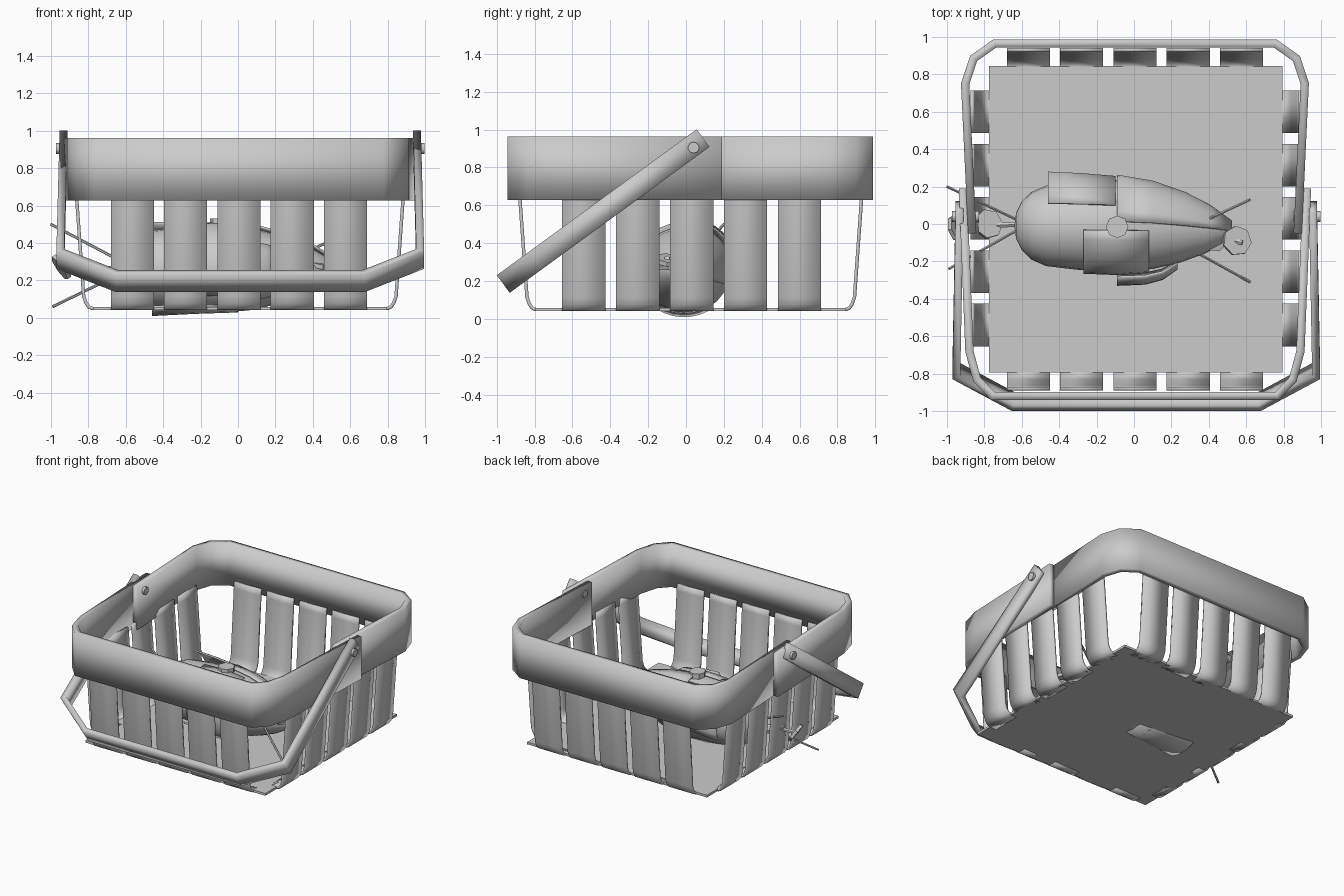
import bpy, bmesh, math
from mathutils import Vector

if "Cube" in bpy.data.objects:
    bpy.data.objects.remove(bpy.data.objects["Cube"])

CX, CY = 0.01, 0.025  # centre of the basket floor


def finish(name, bm, thick=0.0, angle=40):
    bmesh.ops.recalc_face_normals(bm, faces=bm.faces)
    me = bpy.data.meshes.new(name)
    bm.to_mesh(me)
    bm.free()
    ob = bpy.data.objects.new(name, me)
    bpy.context.collection.objects.link(ob)
    if thick:
        m = ob.modifiers.new("thickness", 'SOLIDIFY')
        m.thickness, m.offset, m.use_even_offset = thick, 0, True
    bpy.ops.object.select_all(action='DESELECT')
    ob.select_set(True)
    bpy.context.view_layer.objects.active = ob
    bpy.ops.object.shade_smooth_by_angle(angle=math.radians(angle))
    return ob


def ribbon(name, path, width_vec, thick, angle=40):
    """Sheet following a path, as wide as width_vec, thickened evenly."""
    bm = bmesh.new()
    w = Vector(width_vec) / 2
    rows = [(bm.verts.new(Vector(p) - w), bm.verts.new(Vector(p) + w)) for p in path]
    for a, b in zip(rows, rows[1:]):
        bm.faces.new((a[0], b[0], b[1], a[1]))
    return finish(name, bm, thick, angle)


def rod(name, p, q, r, sides=6):
    p, q = Vector(p), Vector(q)
    bm = bmesh.new()
    bmesh.ops.create_cone(bm, cap_ends=True, segments=sides, radius1=r, radius2=r,
                          depth=(q - p).length)
    rot = (q - p).to_track_quat('Z', 'Y')
    for v in bm.verts:
        v.co = rot @ v.co + (p + q) / 2
    return finish(name, bm)


def shell(name, prof, a0, a1, n, thick=0.0, yc=-0.01, zc=0.26):
    """Profile (x, radius) swept round the long axis; angle 0 is +y, 90 is up."""
    bm = bmesh.new()
    rows = []
    for x, r in prof:
        sag = -0.06 * max(0, x)
        rows.append([bm.verts.new((x, yc + sag + r * math.cos(t), zc + r * math.sin(t) * 0.96))
                     for t in (math.radians(a0 + (a1 - a0) * i / n) for i in range(n + 1))])
    for a, b in zip(rows, rows[1:]):
        for i in range(n):
            bm.faces.new((a[i], a[i + 1], b[i + 1], b[i]))
    if a1 - a0 == 360:
        bmesh.ops.remove_doubles(bm, verts=bm.verts, dist=0.0005)
    return finish(name, bm, thick)


# floor
bm = bmesh.new()
bmesh.ops.create_cube(bm, size=1)
for v in bm.verts:
    v.co = Vector((v.co.x * 1.57 + CX, v.co.y * 1.64 + CY, v.co.z * 0.018 + 0.05))
finish("floor", bm)

# upright slats, five to a side, bent in at the floor
bend = [(-0.06, 0.05), (0.0, 0.05), (0.018, 0.058), (0.033, 0.08), (0.045, 0.115),
        (0.082, 0.63), (0.086, 0.68)]
for i in range(5):
    off = -0.565 + 0.285 * i
    for s, side in ((-1, "front"), (1, "back")):
        ribbon(f"{side}_slat_{i}", [(off, CY + s * (0.82 + o), z) for o, z in bend],
               (0.23, 0, 0), 0.018)
    for s, side in ((-1, "left"), (1, "right")):
        ribbon(f"{side}_slat_{i}", [(CX + s * (0.79 + o), off + 0.025, z) for o, z in bend],
               (0, 0.228, 0), 0.018)

# rim made of two bent U bands that overlap at the sides
back = [(0.87, -0.05), (0.908, 0.75), (0.863, 0.885), (0.75, 0.965)]
front = [(0.92, 0.19), (0.885, -0.68), (0.845, -0.83), (0.76, -0.92)]
for name, half in (("rim_back", back), ("rim_front", front)):
    path = [(x + 0.005, y, 0.795) for x, y in half]
    path += [(0.005 - x, y, 0.795) for x, y in reversed(half)]
    ribbon(name, path, (0, 0, 0.335), 0.044, 50)

# swinging handle, folded down over the front
d = Vector((0, -0.808, -0.59))
top = Vector((0.012, 0.09, 0.955))
side = [(0.945, 0.0), (0.962, 1.085), (0.66, 1.285)]
path = [top + Vector((x, 0, 0)) + d * t for x, t in side]
path += [top + Vector((-x, 0, 0)) + d * t for x, t in reversed(side)]
ribbon("handle", path, Vector((0, 0.59, -0.808)) * 0.115, 0.042, 20)
for s in (-1, 1):
    rod("handle_pin", (0.012 + s * 0.84, 0.04, 0.905), (0.012 + s * 0.985, 0.04, 0.905), 0.03, 10)

# rounded bullet body lying on the floor
body = [(-0.64, 0.0), (-0.63, 0.07), (-0.6, 0.13), (-0.55, 0.18), (-0.47, 0.215), (-0.3, 0.235),
        (-0.1, 0.245), (0.1, 0.225), (0.25, 0.18), (0.38, 0.125), (0.48, 0.065), (0.53, 0.0)]
shell("body", body, 0, 360, 24)

# overlapping outer plates
shell("plate_upper", [(-0.46, 0.285), (-0.28, 0.277), (-0.1, 0.262)], -15, 65, 8, 0.012)
shell("plate_mid", [(-0.09, 0.268), (0.1, 0.242), (0.27, 0.193), (0.4, 0.135), (0.52, 0.055)],
      -20, 85, 9, 0.012)
shell("plate_lower", [(-0.27, 0.25), (-0.09, 0.257), (0.08, 0.24)], 95, 215, 10, 0.012)
shell("plate_side", [(-0.09, 0.315), (0.06, 0.305), (0.15, 0.275), (0.23, 0.215)],
      150, 215, 6, 0.012)
shell("plate_bottom", [(-0.46, 0.255), (-0.23, 0.243), (0.0, 0.235)], 235, 300, 6, 0.012)

# round knob on top
rod("knob", (-0.09, -0.015, 0.46), (-0.09, -0.015, 0.53), 0.06, 8)

# thin whiskers at both ends
for p, q in (((-0.62, 0.02, 0.3), (-1.0, 0.2, 0.5)),
             ((-0.62, -0.03, 0.24), (-0.99, -0.24, 0.06)),
             ((0.34, 0.0, 0.34), (0.62, 0.13, 0.47)),
             ((0.33, -0.15, 0.22), (0.62, -0.31, 0.06))):
    rod("whisker", p, q, 0.008)
rod("left_stem", (-0.6, 0, 0.26), (-0.95, -0.02, 0.27), 0.015)
rod("right_stem", (0.35, -0.05, 0.28), (0.58, -0.1, 0.32), 0.015)

# flat faceted leaves on the stems
for c, ax, r in (((-0.945, -0.02, 0.27), (0.8, 0.2, 0.55), 0.075),
                 ((-0.78, 0.0, 0.28), (0.35, 0.2, 0.9), 0.08),
                 ((0.55, -0.09, 0.31), (0.3, 0.1, 0.95), 0.08),
                 ((0.43, -0.07, 0.29), (0.2, -0.2, 0.95), 0.08)):
    n = Vector(ax).normalized() * 0.012
    rod("leaf", Vector(c) - n, Vector(c) + n, r, 7)
